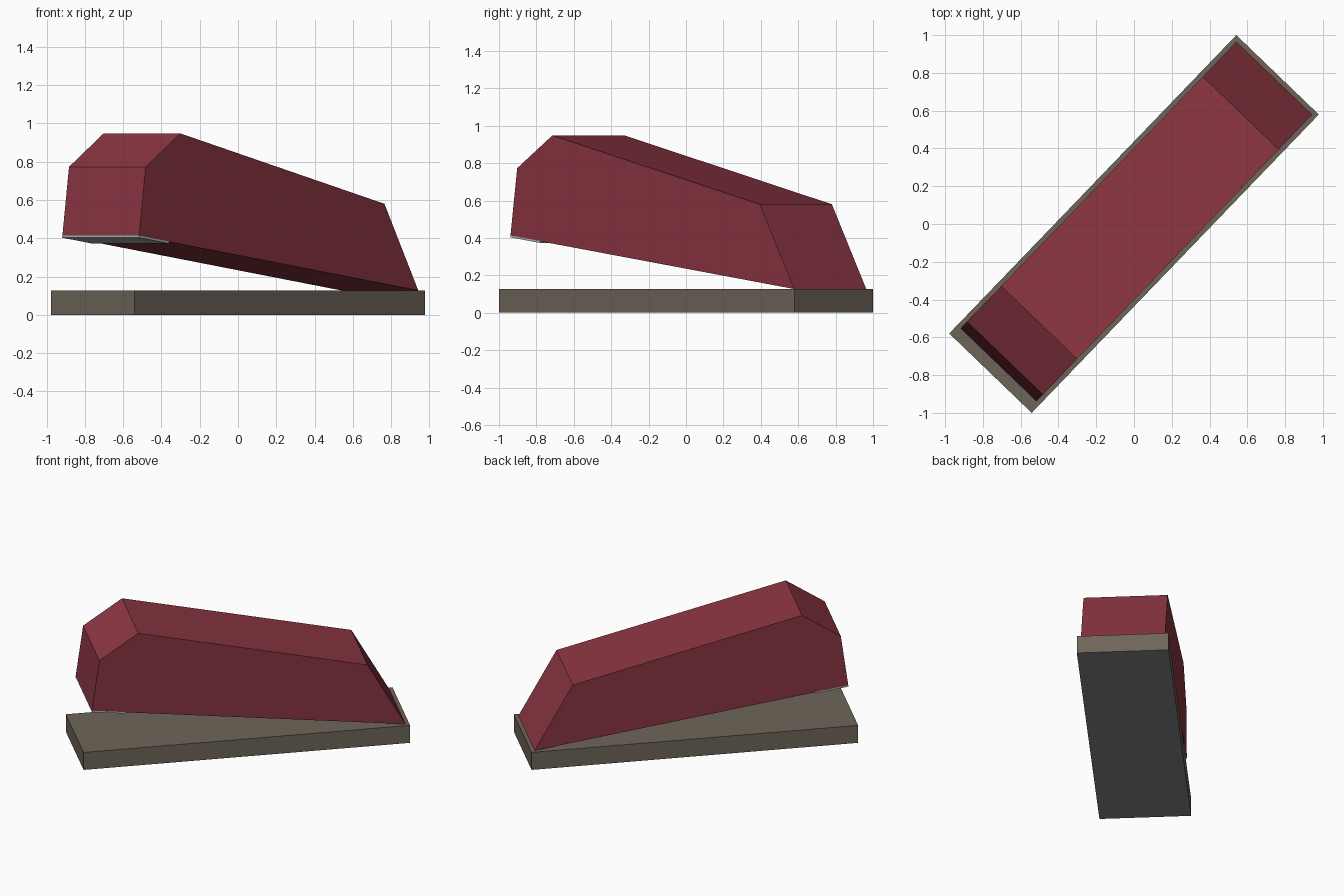
import bpy, bmesh, math

if "Cube" in bpy.data.objects:
    bpy.data.objects.remove(bpy.data.objects["Cube"])

ANGLE = math.radians(46.1)   # the stapler lies diagonally on the ground


def material(name, rgb):
    m = bpy.data.materials.new(name)
    m.diffuse_color = (*rgb, 1.0)
    m.use_nodes = True
    m.node_tree.nodes["Principled BSDF"].inputs["Base Color"].default_value = m.diffuse_color
    return m


RED = material("dark red", (0.26, 0.036, 0.054))
TAUPE = material("warm grey", (0.155, 0.130, 0.098))
SILVER = material("silver", (0.44, 0.47, 0.47))
PAD = material("neutral grey", (0.24, 0.24, 0.24))


def extrude_profile(name, profile, half_width, mats):
    """Side profile (length, height) extruded across the width."""
    bm = bmesh.new()
    face = bm.faces.new([bm.verts.new((s, -half_width, z)) for s, z in profile])
    ext = bmesh.ops.extrude_face_region(bm, geom=[face])
    verts = [g for g in ext["geom"] if isinstance(g, bmesh.types.BMVert)]
    bmesh.ops.translate(bm, verts=verts, vec=(0, 2 * half_width, 0))
    bmesh.ops.recalc_face_normals(bm, faces=bm.faces)
    # a second material, if given, goes on the underside
    if len(mats) > 1:
        for f in bm.faces:
            if f.normal.z < -0.9:
                f.material_index = 1
    me = bpy.data.meshes.new(name)
    bm.to_mesh(me)
    bm.free()
    for m in mats:
        me.materials.append(m)
    ob = bpy.data.objects.new(name, me)
    ob.rotation_euler.z = ANGLE
    bpy.context.collection.objects.link(ob)
    return ob


# flat base with a grey underside
extrude_profile("base", [(-1.096, 0), (1.096, 0), (1.096, 0.127), (-1.096, 0.127)],
                0.303, [TAUPE, PAD])

# raised wedge-shaped upper arm
NOSE, HEEL = (-1.035, 0.412), (1.07, 0.127)
extrude_profile("upper_arm", [NOSE, HEEL, (0.815, 0.58), (-0.724, 0.948), (-0.985, 0.773)],
                0.278, [RED])

# thin metal plate under the nose, following the slope of the arm
slope = (HEEL[1] - NOSE[1]) / (HEEL[0] - NOSE[0])
back_z = NOSE[1] + slope * 0.225
extrude_profile("nose_plate", [(NOSE[0], NOSE[1] - 0.009), (-0.81, back_z - 0.009),
                               (-0.81, back_z + 0.002), (NOSE[0], NOSE[1] + 0.002)],
                0.279, [SILVER])
